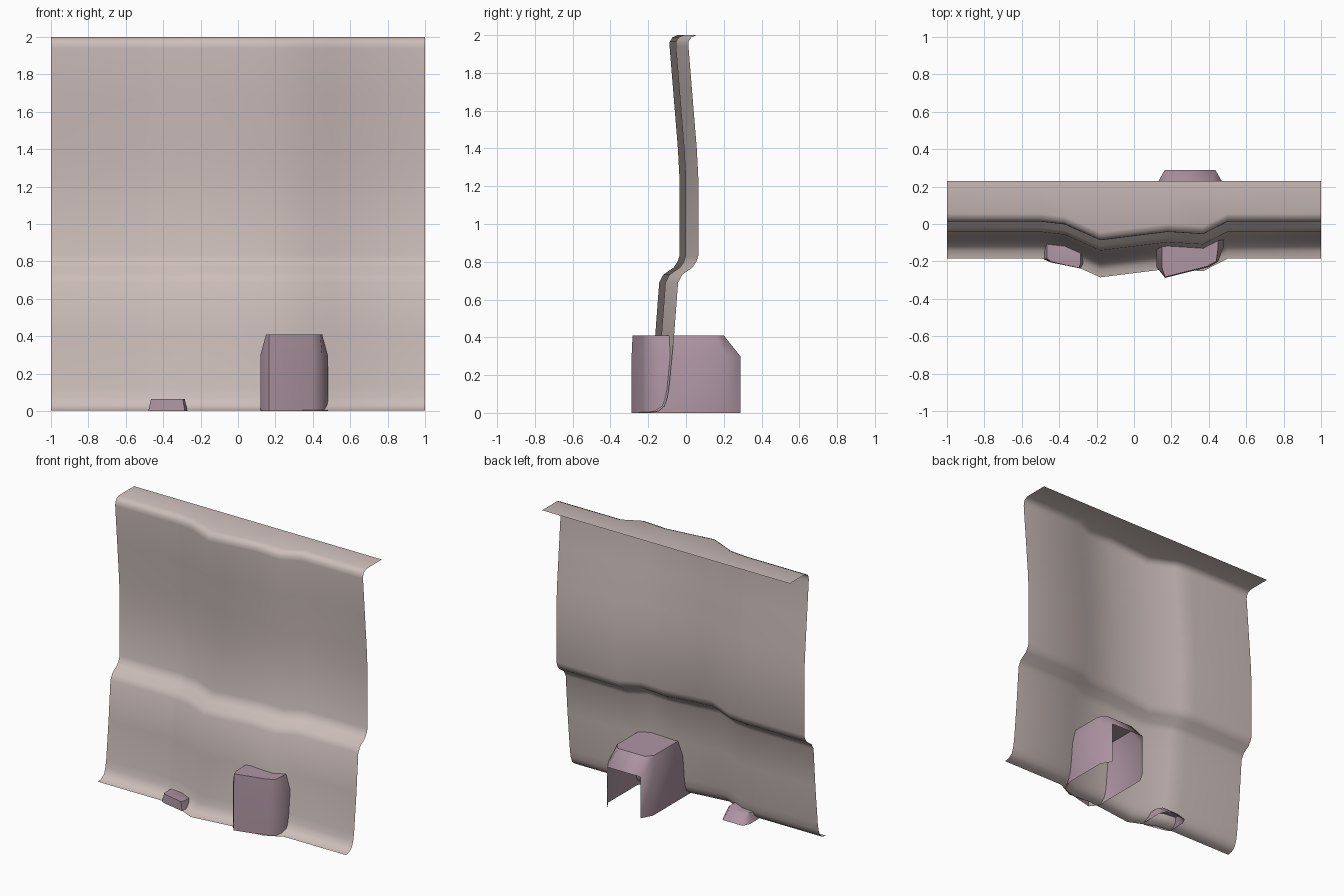
import bpy, bmesh, math

if "Cube" in bpy.data.objects:
    bpy.data.objects.remove(bpy.data.objects["Cube"])


def material(name, color):
    m = bpy.data.materials.new(name)
    m.diffuse_color = (*color, 1)
    m.use_nodes = True
    m.node_tree.nodes["Principled BSDF"].inputs["Base Color"].default_value = m.diffuse_color
    return m


def make_object(name, bm, mat, angle):
    me = bpy.data.meshes.new(name)
    bm.to_mesh(me)
    bm.free()
    ob = bpy.data.objects.new(name, me)
    bpy.context.collection.objects.link(ob)
    me.materials.append(mat)
    bpy.ops.object.select_all(action='DESELECT')
    ob.select_set(True)
    bpy.context.view_layer.objects.active = ob
    bpy.ops.object.shade_smooth_by_angle(angle=math.radians(angle))
    return ob


def bridge(bm, a, b):
    for i in range(len(a) - 1):
        bm.faces.new((a[i], a[i + 1], b[i + 1], b[i]))


rock = material("pale_rock", (0.60, 0.51, 0.49))
stone = material("mauve_stone", (0.42, 0.30, 0.36))

# Cliff sheet: one y-z profile repeated along x, pushed forward by a gentle bulge
profile = [(-0.185, 0.003), (-0.145, 0.010), (-0.115, 0.035), (-0.10, 0.075),
           (-0.09, 0.13), (-0.063, 0.41), (-0.042, 0.69), (-0.02, 0.732),
           (0.035, 0.77), (0.055, 0.80), (0.065, 0.83), (0.065, 1.25),
           (0.057, 1.40), (0.035, 1.67), (0.013, 1.94), (0.014, 1.965),
           (0.028, 1.988), (0.055, 2.0), (0.23, 2.0)]
bulge = [(-1, 0), (-0.5, 0), (-0.37, -0.015), (-0.18, -0.10),
         (0.18, -0.055), (0.37, -0.067), (0.5, 0), (1, 0)]
bm = bmesh.new()
columns = []
for x, dy in bulge:
    col = [bm.verts.new((x, y + dy, z)) for y, z in profile]
    col[-1].co.y = profile[-1][0]          # straight rear edge of the top ledge
    columns.append(col)
for a, b in zip(columns, columns[1:]):
    bridge(bm, b, a)
bmesh.ops.reverse_faces(bm, faces=bm.faces)
if sum(f.normal.y * f.calc_area() for f in bm.faces if not f.normal_update()) > 0:
    bmesh.ops.reverse_faces(bm, faces=bm.faces)
make_object("cliff_wall", bm, rock, 60)


# Hollow outcrop, open below and at the rear, with a sloped shoulder
def outcrop(name, plan, top, shoulder_z, top_z):
    bm = bmesh.new()
    levels = [(plan, 0), (plan, shoulder_z)] if shoulder_z > 0 else [(plan, 0)]
    levels.append((top, top_z))
    rings = [[bm.verts.new((x, y, z)) for x, y in pts] for pts, z in levels]
    for a, b in zip(rings, rings[1:]):
        bridge(bm, a, b)
    s, t = rings[-2], rings[-1]
    bm.faces.new((s[-1], s[0], t[0], t[-1]))   # rear slope
    bm.faces.new(t)                            # flat top
    bmesh.ops.recalc_face_normals(bm, faces=bm.faces)
    if next(f for f in bm.faces if len(f.verts) > 4).normal.z < 0:
        bmesh.ops.reverse_faces(bm, faces=bm.faces)
    return make_object(name, bm, stone, 50)


outcrop("large_outcrop",
        [(0.164, 0.288), (0.12, 0.21), (0.12, -0.23), (0.166, -0.288),
         (0.40, -0.23), (0.45, -0.20), (0.48, -0.12), (0.48, 0.21), (0.436, 0.288)],
        [(0.19, 0.20), (0.15, 0.15), (0.15, -0.235), (0.166, -0.283),
         (0.39, -0.227), (0.44, -0.20), (0.45, -0.12), (0.45, 0.15), (0.41, 0.20)],
        0.30, 0.41)
outcrop("small_outcrop",
        [(-0.455, 0.0), (-0.48, -0.05), (-0.48, -0.19), (-0.445, -0.205),
         (-0.285, -0.238), (-0.27, -0.21), (-0.27, -0.05), (-0.295, 0.0)],
        [(-0.44, -0.06), (-0.465, -0.09), (-0.465, -0.185), (-0.44, -0.203),
         (-0.295, -0.235), (-0.285, -0.21), (-0.285, -0.09), (-0.31, -0.06)],
        0, 0.065)
